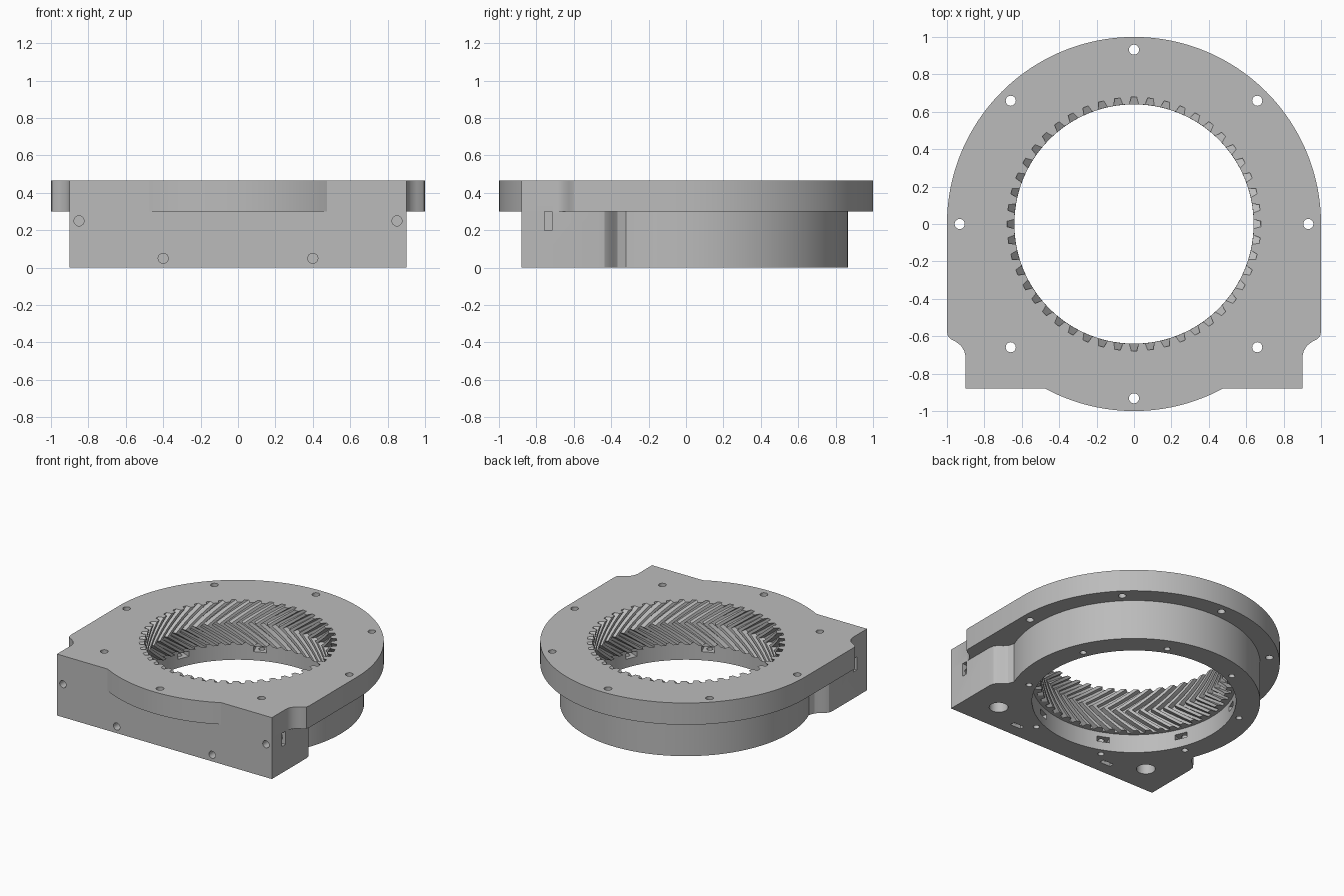
import bpy, bmesh
from math import sin, cos, pi, radians, atan2, hypot
from mathutils import Matrix

cube = bpy.data.objects.get("Cube")
if cube:
    bpy.data.objects.remove(cube)

TOP, STEP, SHELF = 0.465, 0.30, 0.14   # heights of top, flange underside, gear base
BORE, ROOT, TEETH, TWIST = 0.64, 0.678, 48, 0.33

grey = bpy.data.materials.new("housing grey")
grey.use_nodes = True
colour = (0.5, 0.5, 0.5, 1)
grey.diffuse_color = colour
grey.node_tree.nodes["Principled BSDF"].inputs["Base Color"].default_value = colour


def add_object(name, bm):
    bmesh.ops.recalc_face_normals(bm, faces=bm.faces[:])
    mesh = bpy.data.meshes.new(name)
    bm.to_mesh(mesh)
    bm.free()
    mesh.materials.append(grey)
    ob = bpy.data.objects.new(name, mesh)
    bpy.context.collection.objects.link(ob)
    return ob


def loft(name, rings):
    """Solid skinned through equal rings of points."""
    bm = bmesh.new()
    loops = [[bm.verts.new(p) for p in ring] for ring in rings]
    for a, b in zip(loops, loops[1:]):
        for i in range(len(a)):
            j = (i + 1) % len(a)
            bm.faces.new((a[i], a[j], b[j], b[i]))
    bm.faces.new(loops[0])
    bm.faces.new(loops[-1])
    return add_object(name, bm)


def prism(name, outline, z0, z1):
    return loft(name, [[(x, y, z) for x, y in outline] for z in (z0, z1)])


def rod(radius, start, axis, length, sides=24):
    """Cylinder from a start point along z or y."""
    bm = bmesh.new()
    turn = Matrix.Rotation(radians(-90), 4, 'X') if axis == 'Y' else Matrix()
    place = Matrix.Translation(start) @ turn @ Matrix.Translation((0, 0, length / 2))
    bmesh.ops.create_cone(bm, cap_ends=True, segments=sides, radius1=radius,
                          radius2=radius, depth=length, matrix=place)
    return add_object("hole_cutter", bm)


def box(centre, size, angle=0):
    bm = bmesh.new()
    place = Matrix.Translation(centre) @ Matrix.Rotation(angle, 4, 'Z') @ Matrix.Diagonal((*size, 1))
    bmesh.ops.create_cube(bm, size=1, matrix=place)
    return add_object("slot_cutter", bm)


def combine(body, tool, operation):
    mod = body.modifiers.new("shape", 'BOOLEAN')
    mod.operation, mod.solver, mod.object = operation, 'EXACT', tool
    bpy.context.view_layer.objects.active = body
    bpy.ops.object.modifier_apply(modifier=mod.name)
    bpy.data.objects.remove(tool)


def arc(radius, a0, a1, steps):
    return [(radius * cos(a0 + (a1 - a0) * i / steps), radius * sin(a0 + (a1 - a0) * i / steps))
            for i in range(steps + 1)]


def mirrored(half):
    """Close a right-hand outline that runs from the front to the back centre line."""
    return half + [(-x, y) for x, y in reversed(half) if x > 1e-5]


# Flange outline: front arc, square shoulder, S-curve and round back
shoulder = [(0.9, -0.88), (0.9, -0.71), (0.907, -0.68), (0.925, -0.65), (0.955, -0.628),
            (0.98, -0.615), (0.995, -0.6), (1, -0.575)]
front_angle = atan2(-0.88, (1 - 0.88 ** 2) ** 0.5)
flange_half = arc(1, -pi / 2, front_angle, 12) + shoulder + arc(1, 0, pi / 2, 48)
# Lower body outline: block with an S-curve into the round wall
neck = [(0, -0.88), (0.9, -0.88), (0.9, -0.47), (0.893, -0.435), (0.873, -0.408),
        (0.845, -0.39), (0.82, -0.365)]
join = (0.804, -0.32)
lower_half = neck + arc(hypot(*join), atan2(join[1], join[0]), pi / 2, 56)

housing = prism("ring_gear_housing", mirrored(flange_half), STEP, TOP)
combine(housing, prism("lower_body", mirrored(lower_half), 0, STEP + 0.06), 'UNION')

cutters = []
# Clearance bore below the gear
cutters.append(rod(0.70, (0, 0, -0.1), 'Z', SHELF + 0.1, 128))
for k in range(8):
    # Flange bolt holes
    a = k * pi / 4
    cutters.append(rod(0.027, (0.932 * cos(a), 0.932 * sin(a), -0.1), 'Z', 0.7))
    # Underside screw holes with nut slots opening into the bore
    a += pi / 8
    cutters.append(rod(0.022, (0.755 * cos(a), 0.755 * sin(a), -0.1), 'Z', 0.26))
    cutters.append(box((0.74 * cos(a), 0.74 * sin(a), 0.085), (0.12, 0.09, 0.04), a))
for s in (-1, 1):
    # Counterbores under the front flange bolts
    cutters.append(rod(0.065, (s * 0.659, -0.659, -0.1), 'Z', STEP + 0.1, 32))
    # Front screw holes, with nut slots from below and from the sides
    cutters.append(rod(0.027, (s * 0.4, -1, 0.05), 'Y', 0.32))
    cutters.append(box((s * 0.4, -0.77, 0.03), (0.09, 0.036, 0.14)))
    cutters.append(rod(0.027, (s * 0.85, -1, 0.25), 'Y', 0.32))
    cutters.append(box((s * 0.86, -0.737, 0.25), (0.14, 0.04, 0.1)))
for tool in cutters:
    combine(housing, tool, 'DIFFERENCE')

# Herringbone gear: valleys sweep one way, then back, along the height
middle, half = (SHELF + TOP) / 2, (TOP - SHELF) / 2
valley = ((-0.3, BORE), (-0.17, ROOT), (0.17, ROOT), (0.3, BORE))
rings = []
for i in range(-9, 10):
    z = middle + half * i / 8
    spin = TWIST * (1 - abs(i) / 8)
    angles = [(2 * pi * (t + f) / TEETH + spin, r) for t in range(TEETH) for f, r in valley]
    rings.append([(r * cos(a), r * sin(a), z) for a, r in angles])
combine(housing, loft("gear_cutter", rings), 'DIFFERENCE')

bpy.ops.object.select_all(action='DESELECT')
housing.select_set(True)
bpy.context.view_layer.objects.active = housing
bpy.ops.object.shade_smooth_by_angle(angle=radians(25))
